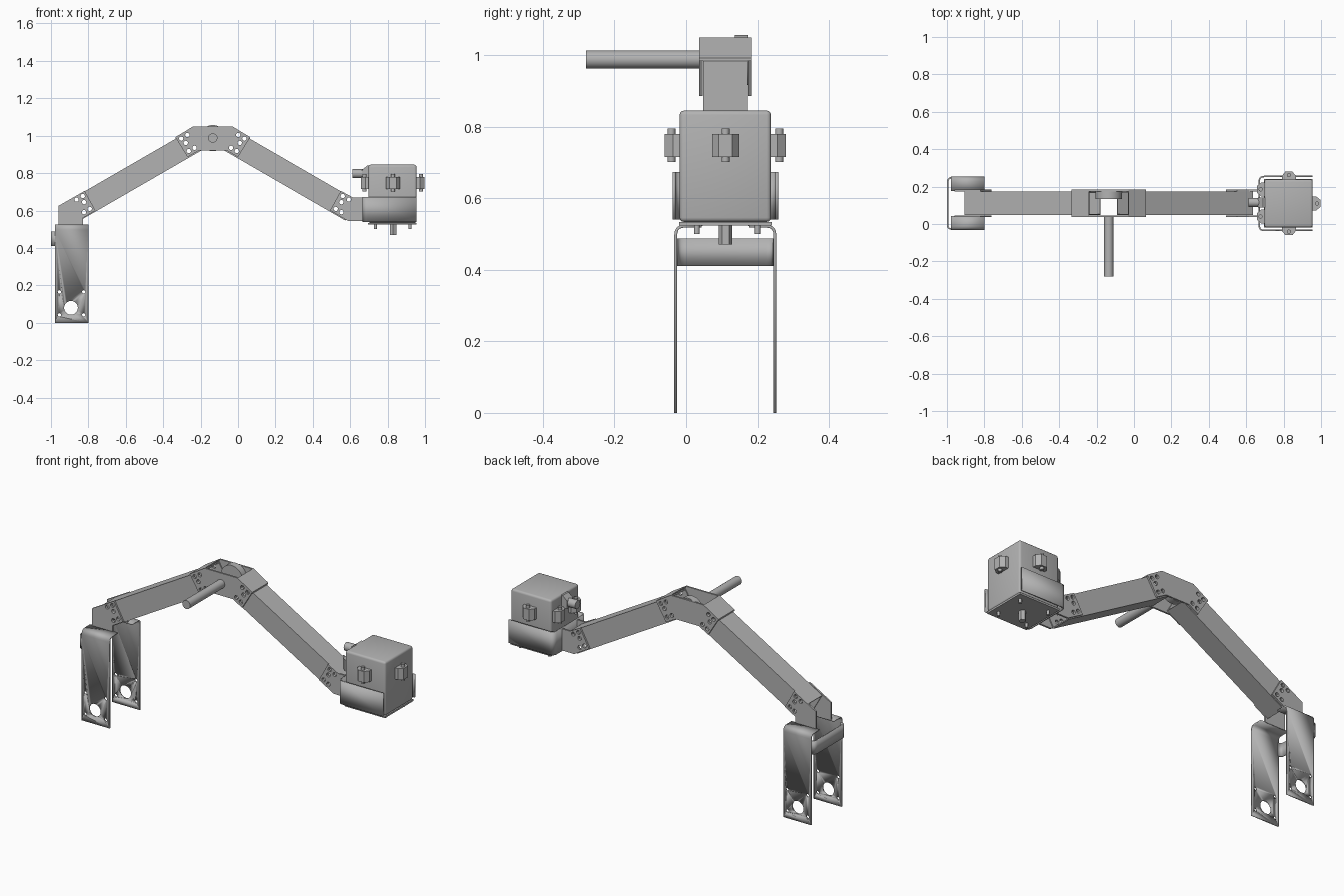
import bpy, bmesh, math
from mathutils import Vector, Matrix

if "Cube" in bpy.data.objects:
    bpy.data.objects.remove(bpy.data.objects["Cube"], do_unlink=True)

MID_Y = 0.11      # symmetry plane of the arm
ELBOW_X = -0.135  # the two tubes mirror about this
SLOPE = math.radians(30)

metal = bpy.data.materials.new("grey metal")
metal.use_nodes = True
GREY = (0.45, 0.45, 0.45, 1)
metal.diffuse_color = GREY
metal.node_tree.nodes["Principled BSDF"].inputs["Base Color"].default_value = GREY


def finish(name, bm, smooth=True):
    bmesh.ops.recalc_face_normals(bm, faces=bm.faces)
    mesh = bpy.data.meshes.new(name)
    bm.to_mesh(mesh)
    bm.free()
    mesh.materials.append(metal)
    obj = bpy.data.objects.new(name, mesh)
    bpy.context.collection.objects.link(obj)
    activate(obj)
    if smooth:
        bpy.ops.object.shade_smooth_by_angle(angle=math.radians(35))
    return obj


def activate(obj):
    bpy.ops.object.select_all(action='DESELECT')
    obj.select_set(True)
    bpy.context.view_layer.objects.active = obj


def apply_modifier(obj, kind, **settings):
    mod = obj.modifiers.new(kind.lower(), kind)
    for key, value in settings.items():
        setattr(mod, key, value)
    activate(obj)
    bpy.ops.object.modifier_apply(modifier=mod.name)


def extrude(name, points, offset):
    """Extrude a flat polygon by an offset vector."""
    bm = bmesh.new()
    face = bm.faces.new([bm.verts.new(p) for p in points])
    top = bmesh.ops.extrude_face_region(bm, geom=[face])["geom"]
    bmesh.ops.translate(bm, vec=offset, verts=[v for v in top if isinstance(v, bmesh.types.BMVert)])
    return finish(name, bm, False)


def box(name, lo, hi, bevel=0):
    lo, hi = Vector(lo), Vector(hi)
    bm = bmesh.new()
    bmesh.ops.create_cube(bm, size=1)
    for v in bm.verts:
        v.co = (lo + hi) / 2 + v.co * (hi - lo)
    if bevel:
        bmesh.ops.bevel(bm, geom=bm.edges[:], offset=bevel, segments=3, profile=0.5, affect='EDGES')
    return finish(name, bm)


def rod(name, start, end, radius, sides=24):
    start, end = Vector(start), Vector(end)
    bm = bmesh.new()
    turn = (end - start).to_track_quat('Z', 'Y').to_matrix().to_4x4()
    bmesh.ops.create_cone(bm, cap_ends=True, segments=sides, radius1=radius, radius2=radius,
                          depth=(end - start).length,
                          matrix=Matrix.Translation((start + end) / 2) @ turn)
    return finish(name, bm)


def bent_sheet(name, path, offset, thickness=0.008, bend=0.025):
    """Sheet metal strip with rounded bends."""
    path = [Vector(p) for p in path]
    pts = [path[0]]
    for a, b, c in zip(path, path[1:], path[2:]):
        p = b + (a - b).normalized() * bend
        q = b + (c - b).normalized() * bend
        for i in range(6):
            t = i / 5
            pts.append(p * (1 - t) ** 2 + b * 2 * t * (1 - t) + q * t * t)
    pts.append(path[-1])
    bm = bmesh.new()
    low = [bm.verts.new(p) for p in pts]
    high = [bm.verts.new(p + Vector(offset)) for p in pts]
    for i in range(len(pts) - 1):
        bm.faces.new((low[i], low[i + 1], high[i + 1], high[i]))
    obj = finish(name, bm)
    apply_modifier(obj, 'SOLIDIFY', thickness=thickness, offset=0)
    return obj


def drill(objects, holes):
    """Drill (x, z, radius) holes along y through the objects."""
    bm = bmesh.new()
    for x, z, r in holes:
        bmesh.ops.create_cone(bm, cap_ends=True, segments=20, radius1=r, radius2=r, depth=1,
                              matrix=Matrix.Translation((x, MID_Y, z)) @ Matrix.Rotation(math.pi / 2, 4, 'X'))
    cutter = finish("hole_cutter", bm)
    cutter.hide_render = True
    for obj in objects:
        apply_modifier(obj, 'BOOLEAN', object=cutter, operation='DIFFERENCE', solver='EXACT')
    bpy.data.objects.remove(cutter, do_unlink=True)


def flip_x(x):
    return 2 * ELBOW_X - x


# Hollow square tubes
def tube(name, start, end):
    start, end = Vector(start), Vector(end)
    d = end - start
    bm = bmesh.new()
    bmesh.ops.create_cube(bm, size=1)
    bmesh.ops.delete(bm, geom=[f for f in bm.faces if abs(f.normal.x) > 0.5], context='FACES_ONLY')
    turn = Matrix.Rotation(-math.atan2(d.z, d.x), 4, 'Y')
    size = Matrix.Diagonal((d.length, 0.125, 0.123, 1))
    bm.transform(Matrix.Translation((start + end) / 2) @ turn @ size)
    obj = finish(name, bm, False)
    apply_modifier(obj, 'SOLIDIFY', thickness=0.008, offset=-1)
    return obj


right_tube = tube("right_tube", (-0.875, MID_Y, 0.6), (-0.21, MID_Y, 0.984))
left_tube = tube("left_tube", (flip_x(-0.21), MID_Y, 0.984), (flip_x(-0.875), MID_Y, 0.6))


# Bracket side plates on both sides of the tubes
def plates(name, outline):
    return [extrude(f"{name}_{label}", [(x, y, z) for x, z in outline], (0, 0.01, 0))
            for label, y in (("front", MID_Y - 0.0735), ("back", MID_Y + 0.0635))]


half = [(-0.24, 1.05), (-0.335, 0.992), (-0.27, 0.886), (-0.21, 0.92)]
elbow = plates("elbow_plate", half + [(flip_x(x), z) for x, z in reversed(half)])
fork_plates = plates("fork_bracket", [(-0.96, 0.522), (-0.96, 0.625), (-0.82, 0.705), (-0.762, 0.6),
                                      (-0.83, 0.56), (-0.83, 0.522)])
head_plates = plates("head_bracket", [(0.492, 0.6), (0.55, 0.705), (0.615, 0.67), (0.668, 0.67),
                                      (0.668, 0.545), (0.588, 0.545)])

# Sloping caps over the tube ends at the elbow
for label, a, b in (("right", -0.335, -0.24), ("left", flip_x(-0.335), flip_x(-0.24))):
    y = MID_Y - 0.0735
    extrude(f"elbow_cap_{label}", [(a, y, 0.992), (b, y, 1.05), (b, y, 1.042), (a, y, 0.984)],
            (0, 0.147, 0))

# Bolt hole groups
u = Vector((math.cos(SLOPE), math.sin(SLOPE)))
n = Vector((-u.y, u.x))
PATTERN = [(0.022, 0.042), (0.06, 0.042), (0.032, 0.01), (0.024, -0.036), (0.059, -0.036)]


def hole_group(origin, sign):
    spots = [Vector(origin) + u * s * sign + n * t for s, t in PATTERN]
    return [(p.x, p.y, 0.0115) for p in spots]


def mirrored(holes):
    return [(flip_x(x), z, r) for x, z, r in holes]


elbow_holes = hole_group((-0.302, 0.937), 1)
end_holes = hole_group((-0.79, 0.652), -1)
drill(elbow, elbow_holes + mirrored(elbow_holes))
drill(fork_plates, end_holes)
drill(head_plates, mirrored(end_holes))
drill([right_tube], elbow_holes + end_holes)
drill([left_tube], mirrored(elbow_holes + end_holes))

# Fork legs with inward flanges
leg_holes = [(-0.893, 0.08, 0.037)] + [(x, z, 0.009) for x in (-0.955, -0.825) for z in (0.042, 0.165)]
legs = []
for label, side in (("front", -1), ("back", 1)):
    profile = [(-0.978, MID_Y + side * w, z) for w, z in ((0.139, 0), (0.139, 0.522), (0.066, 0.522))]
    legs.append(bent_sheet(f"leg_{label}", profile, (0.178, 0, 0)))
drill(legs, leg_holes)

# Strap joining the two legs
bent_sheet("leg_strap", [(-0.972, -0.027, 0.41), (-0.996, -0.027, 0.41), (-0.996, 0.247, 0.41),
                         (-0.972, 0.247, 0.41)], (0, 0, 0.077), bend=0.022)

# Handle and pivot disc
rod("handle", (ELBOW_X, -0.28, 0.988), (ELBOW_X, 0.045, 0.988), 0.025)
rod("pivot_disc", (ELBOW_X, 0.135, 0.987), (ELBOW_X, 0.174, 0.987), 0.07, 40)

# Head cradle, base and housing
bent_sheet("head_cradle", [(0.955, -0.034, 0.54), (0.67, -0.034, 0.54), (0.67, 0.254, 0.54),
                           (0.955, 0.254, 0.54)], (0, 0, 0.133))
box("cradle_base", (0.695, -0.02, 0.524), (0.955, 0.24, 0.534))
box("housing", (0.697, -0.018, 0.534), (0.955, 0.238, 0.845), bevel=0.012)
for i, (x, y) in enumerate([(x, y) for x in (0.735, 0.92) for y in (0.03, 0.2)]):
    rod(f"base_bolt_{i}", (x, y, 0.5), (x, y, 0.53), 0.008, 12)
rod("centre_bolt", (0.83, MID_Y, 0.47), (0.83, MID_Y, 0.53), 0.019, 6)


# Tapered clips with pins around the housing
def clip(name, x, y, direction):
    out = Vector((math.cos(direction), math.sin(direction), 0))
    side = Vector((-out.y, out.x, 0))
    base = Vector((x, y, 0.715))
    outline = [(-0.005, -0.038), (0.018, -0.038), (0.042, -0.019),
               (0.042, 0.019), (0.018, 0.038), (-0.005, 0.038)]
    extrude(name + "_body", [base + out * a + side * b for a, b in outline], (0, 0, 0.065))
    pin = base + out * 0.023
    rod(name + "_pin", pin - Vector((0, 0, 0.014)), pin + Vector((0, 0, 0.08)), 0.011, 16)


clip("clip_front", 0.828, -0.018, -math.pi / 2)
clip("clip_back", 0.828, 0.238, math.pi / 2)
clip("clip_left", 0.955, MID_Y, 0)
for label, y in (("front", 0.04), ("back", 0.185)):
    clip(f"clip_right_{label}", 0.7, y, math.pi)

# Cable outlet
rod("cable_outlet", (0.613, 0.115, 0.797), (0.68, 0.115, 0.797), 0.024)
extrude("outlet_block", [(0.705, 0.088, 0.77), (0.662, 0.088, 0.77), (0.662, 0.088, 0.815),
                         (0.69, 0.088, 0.84), (0.705, 0.088, 0.84)], (0, 0.054, 0))
